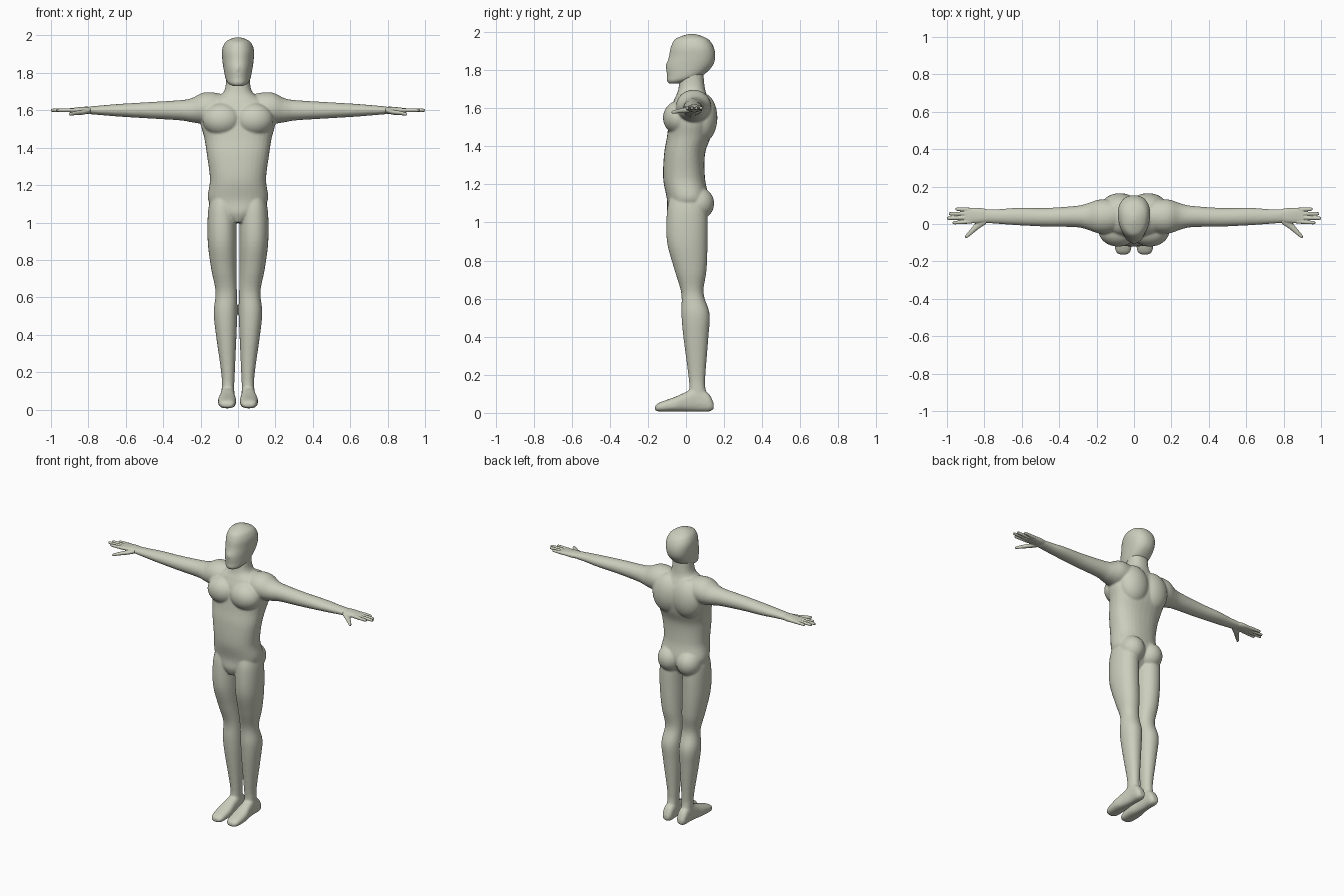
import bpy, bmesh, math
from mathutils import Matrix, Vector

default_cube = bpy.data.objects.get("Cube")
if default_cube:
    bpy.data.objects.remove(default_cube, do_unlink=True)

skin = bpy.data.materials.new("pale_stone")
skin.use_nodes = True
skin.diffuse_color = (0.6, 0.62, 0.51, 1)
skin.node_tree.nodes["Principled BSDF"].inputs["Base Color"].default_value = skin.diffuse_color


# Cross-sections: position on the axis, then the range on the two other axes
def slab(z, inner, outer, front, back):
    return (z, inner, outer, front, back)


def girth(z, half, front, back):
    return slab(z, -half, half, front, back)


def disc(x, y, z, depth, height):
    return (x, y - depth, y + depth, z - height, z + height)


def step(y, inner, outer, top, sole=.007):
    return (y, inner, outer, sole, top)


def resample(sections, steps=5):
    """Run a smooth curve through the cross-sections."""
    padded = [sections[0], *sections, sections[-1]]
    result = []
    for before, start, end, after in zip(padded, padded[1:], padded[2:], padded[3:]):
        for index in range(steps):
            t = index / steps
            result.append([
                b + t / 2 * (c - a + t * (2 * a - 5 * b + 4 * c - d + t * (3 * (b - c) + d - a)))
                for a, b, c, d in zip(before, start, end, after)])
    return result + [sections[-1]]


def loft(bm, axis, sections, side=1, power=2.0, taper=0.0, segments=32):
    """Skin a row of rounded cross-sections along an axis."""
    across, along = [k for k in range(3) if k != axis]
    rings = []
    for position, low, high, near, far in resample(sections):
        ring = []
        for k in range(segments):
            angle = math.tau * k / segments
            cos, sin = [math.copysign(abs(value) ** (2 / power), value)
                        for value in (math.cos(angle), math.sin(angle))]
            point = Vector()
            point[axis] = position
            point[across] = (low + high) / 2 + (high - low) / 2 * cos * (1 + taper * sin)
            point[along] = (near + far) / 2 + (far - near) / 2 * sin
            point.x *= side
            ring.append(bm.verts.new(point))
        rings.append(ring)
    for lower, upper in zip(rings, rings[1:]):
        for k in range(segments):
            bm.faces.new((lower[k - 1], lower[k], upper[k], upper[k - 1]))
    bm.faces.new(reversed(rings[0]))
    bm.faces.new(rings[-1])


def blob(bm, center, radii):
    matrix = Matrix.Translation(center) @ Matrix.Diagonal((*radii, 1))
    bmesh.ops.create_uvsphere(bm, u_segments=32, v_segments=20, radius=1, matrix=matrix)


def finish(bm, name, voxel, smoothing):
    """Fuse the overlapping volumes into one smooth skin."""
    bmesh.ops.recalc_face_normals(bm, faces=bm.faces)
    mesh = bpy.data.meshes.new(name)
    bm.to_mesh(mesh)
    bm.free()
    mesh.materials.append(skin)
    mesh.shade_smooth()
    part = bpy.data.objects.new(name, mesh)
    bpy.context.collection.objects.link(part)
    fuse = part.modifiers.new("fuse", 'REMESH')
    fuse.mode = 'VOXEL'
    fuse.voxel_size = voxel
    fuse.use_smooth_shade = True
    soften = part.modifiers.new("soften", 'SMOOTH')
    soften.factor = 0.5
    soften.iterations = smoothing


# Torso and neck
body = bmesh.new()
loft(body, 2, [
    girth(z=1, half=.03, front=-.08, back=.05),
    girth(z=1.05, half=.1, front=-.1, back=.09),
    girth(z=1.12, half=.16, front=-.1, back=.12),
    girth(z=1.23, half=.15, front=-.12, back=.1),
    girth(z=1.36, half=.166, front=-.115, back=.1),
    girth(z=1.45, half=.18, front=-.1, back=.13),
    girth(z=1.53, half=.2, front=-.09, back=.145),
    girth(z=1.6, half=.19, front=-.08, back=.14),
    girth(z=1.65, half=.15, front=-.06, back=.12),
    girth(z=1.7, half=.075, front=-.04, back=.1),
    girth(z=1.8, half=.063, front=-.03, back=.09),
], power=2.3)

for side in (1, -1):
    # Chest, shoulder blade and buttock
    blob(body, center=(side * .085, -.035, 1.55), radii=(.105, .086, .09))
    blob(body, center=(side * .075, .085, 1.55), radii=(.105, .08, .13))
    blob(body, center=(side * .07, .065, 1.1), radii=(.08, .083, .085))

    # Shoulder and arm
    loft(body, 0, [
        disc(x=.06, y=.045, z=1.61, depth=.075, height=.07),
        disc(x=.13, y=.04, z=1.61, depth=.09, height=.085),
        disc(x=.19, y=.04, z=1.61, depth=.09, height=.083),
        disc(x=.25, y=.04, z=1.6, depth=.07, height=.064),
        disc(x=.31, y=.04, z=1.6, depth=.057, height=.054),
        disc(x=.47, y=.036, z=1.6, depth=.05, height=.044),
        disc(x=.62, y=.04, z=1.6, depth=.047, height=.035),
        disc(x=.72, y=.04, z=1.6, depth=.04, height=.027),
        disc(x=.8, y=.043, z=1.6, depth=.037, height=.02),
    ], side)

    # Leg
    loft(body, 2, [
        slab(z=1.15, inner=.02, outer=.14, front=-.08, back=.09),
        slab(z=1.06, inner=.01, outer=.16, front=-.1, back=.11),
        slab(z=.9, inner=.007, outer=.162, front=-.1, back=.113),
        slab(z=.75, inner=.008, outer=.143, front=-.06, back=.108),
        slab(z=.63, inner=.006, outer=.12, front=-.025, back=.092),
        slab(z=.52, inner=.004, outer=.13, front=-.024, back=.124),
        slab(z=.4, inner=.008, outer=.118, front=-.014, back=.118),
        slab(z=.2, inner=.017, outer=.09, front=.012, back=.102),
        slab(z=.13, inner=.02, outer=.087, front=.017, back=.102),
        slab(z=.05, inner=.02, outer=.09, front=.01, back=.125),
    ], side, power=2.15)

    # Foot
    loft(body, 1, [
        step(y=.145, inner=.035, outer=.075, top=.05, sole=.02),
        step(y=.12, inner=.02, outer=.087, top=.1),
        step(y=.06, inner=.018, outer=.09, top=.135),
        step(y=0, inner=.016, outer=.097, top=.11),
        step(y=-.06, inner=.01, outer=.107, top=.083),
        step(y=-.14, inner=.016, outer=.1, top=.054),
        step(y=-.163, inner=.035, outer=.08, top=.036, sole=.014),
    ], side, power=2.5)
finish(body, "body", voxel=.0055, smoothing=10)

# Head, narrower towards the face, with a slight nose
head = bmesh.new()
loft(head, 2, [
    girth(z=1.73, half=.03, front=-.09, back=-.035),
    girth(z=1.745, half=.052, front=-.1, back=.02),
    girth(z=1.77, half=.066, front=-.1, back=.085),
    girth(z=1.82, half=.076, front=-.103, back=.138),
    girth(z=1.87, half=.083, front=-.09, back=.154),
    girth(z=1.92, half=.085, front=-.08, back=.146),
    girth(z=1.96, half=.07, front=-.06, back=.12),
    girth(z=1.98, half=.043, front=-.02, back=.08),
    girth(z=1.99, half=.01, front=.015, back=.045),
], power=2.2, taper=.14)
blob(head, center=(0, -.08, 1.82), radii=(.017, .027, .035))
finish(head, "head", voxel=.005, smoothing=9)

for side, name in ((1, "left_hand"), (-1, "right_hand")):
    # Palm
    hand = bmesh.new()
    loft(hand, 0, [
        disc(x=.765, y=.043, z=1.6, depth=.03, height=.016),
        disc(x=.82, y=.045, z=1.6, depth=.04, height=.019),
        disc(x=.905, y=.045, z=1.6, depth=.041, height=.01),
    ], side, power=2.4)

    # Four fingers, evenly spaced and fanned slightly
    for index, tip in enumerate((.97, 1, .99, .955)):
        root_y = .013 + .021 * index
        tip_y = .007 + .024 * index
        loft(hand, 0, [
            disc(x=.87, y=root_y, z=1.6, depth=.011, height=.011),
            disc(x=tip - .012, y=tip_y, z=1.6, depth=.009, height=.009),
            disc(x=tip, y=tip_y, z=1.6, depth=.004, height=.004),
        ], side, segments=16)

    # Thumb
    loft(hand, 0, [
        disc(x=.79, y=.025, z=1.6, depth=.025, height=.014),
        disc(x=.83, y=0, z=1.59, depth=.026, height=.014),
        disc(x=.87, y=-.04, z=1.585, depth=.018, height=.011),
        disc(x=.895, y=-.064, z=1.58, depth=.012, height=.009),
        disc(x=.903, y=-.07, z=1.58, depth=.005, height=.005),
    ], side, segments=16)
    finish(hand, name, voxel=.0028, smoothing=5)
